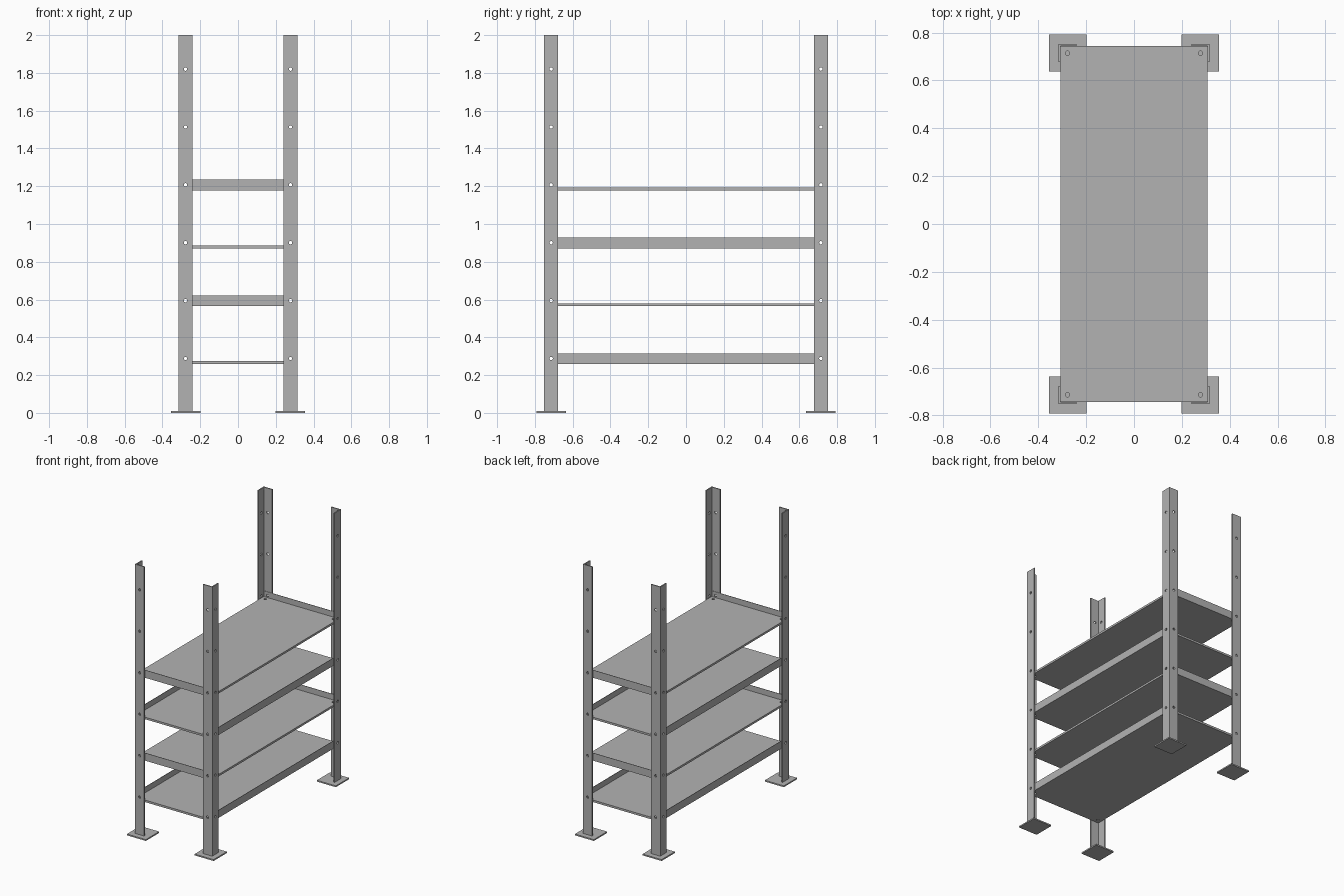
import bpy, bmesh, math
from mathutils import Matrix, Vector

cube = bpy.data.objects.get("Cube")
if cube:
    bpy.data.objects.remove(cube, do_unlink=True)

steel = bpy.data.materials.new("grey steel")
steel.use_nodes = True
colour = (0.45, 0.45, 0.45, 1)
steel.diffuse_color = colour
steel.node_tree.nodes["Principled BSDF"].inputs["Base Color"].default_value = colour

POST_X, POST_Y = 0.316, 0.752      # outer corner of the posts
LEG, GAUGE = 0.075, 0.008          # angle-iron leg width and thickness
FOOT, FOOT_H = 0.155, 0.01
HOLE_X, HOLE_Y, HOLE_R = 0.278, 0.714, 0.009
LEVELS = [0.288 + 0.3064 * i for i in range(6)]
CORNERS = [(sx, sy) for sx in (-1, 1) for sy in (-1, 1)]


def make_object(name, bm):
    bmesh.ops.recalc_face_normals(bm, faces=bm.faces)
    mesh = bpy.data.meshes.new(name)
    bm.to_mesh(mesh)
    bm.free()
    mesh.materials.append(steel)
    obj = bpy.data.objects.new(name, mesh)
    bpy.context.collection.objects.link(obj)
    return obj


def prism(name, points, sweep):
    """Extrude a closed outline along a vector."""
    bm = bmesh.new()
    face = bm.faces.new([bm.verts.new(p) for p in points])
    out = bmesh.ops.extrude_face_region(bm, geom=[face])
    moved = [v for v in out["geom"] if isinstance(v, bmesh.types.BMVert)]
    bmesh.ops.translate(bm, verts=moved, vec=Vector(sweep))
    return make_object(name, bm)


def bores(name, centres, axis):
    """Long parallel cylinders used to drill the bolt holes."""
    bm = bmesh.new()
    turn = {"X": Matrix.Rotation(math.pi / 2, 4, "Y"),
            "Y": Matrix.Rotation(math.pi / 2, 4, "X"),
            "Z": Matrix.Identity(4)}[axis]
    for c in centres:
        bmesh.ops.create_cone(bm, cap_ends=True, segments=16, radius1=HOLE_R,
                              radius2=HOLE_R, depth=3, matrix=Matrix.Translation(c) @ turn)
    obj = make_object(name, bm)
    obj.hide_render = True
    return obj


def drill(obj, cutters):
    """Cut the holes and keep the result as plain mesh."""
    for cutter in cutters:
        mod = obj.modifiers.new("holes", "BOOLEAN")
        mod.operation, mod.solver, mod.object = "DIFFERENCE", "EXACT", cutter
    bpy.context.view_layer.update()
    graph = bpy.context.evaluated_depsgraph_get()
    mesh = bpy.data.meshes.new_from_object(obj.evaluated_get(graph))
    obj.modifiers.clear()
    obj.data = mesh


x_bores = bores("x_hole_cutter", [(0, s * HOLE_Y, z) for s in (-1, 1) for z in LEVELS], "X")
y_bores = bores("y_hole_cutter", [(s * HOLE_X, 0, z) for s in (-1, 1) for z in LEVELS], "Y")
z_bores = bores("z_hole_cutter", [(sx * HOLE_X, sy * HOLE_Y, 1) for sx, sy in CORNERS], "Z")

# Angle-iron posts on square foot plates
for sx, sy in CORNERS:
    place = ("front_" if sy < 0 else "back_") + ("left" if sx > 0 else "right")
    outline = [(0, 0), (LEG, 0), (LEG, GAUGE), (GAUGE, GAUGE), (GAUGE, LEG), (0, LEG)]
    post = prism(place + "_post",
                 [(sx * (POST_X - u), sy * (POST_Y - v), FOOT_H) for u, v in outline],
                 (0, 0, 2 - FOOT_H))
    drill(post, [x_bores, y_bores])
    h = FOOT / 2
    prism(place + "_foot",
          [(sx * 0.277 + u * h, sy * HOLE_Y + v * h, 0)
           for u, v in ((-1, -1), (1, -1), (1, 1), (-1, 1))], (0, 0, FOOT_H))

# Tray shelves: raised lips alternate between the long sides and the short ends
SHELF_X, SHELF_Y = POST_X - GAUGE, POST_Y - GAUGE
LIP_H, LIP_T, SHEET = 0.057, 0.003, 0.015
for i, level in enumerate(LEVELS[:4]):
    base = level - 0.0295
    long_lips = i % 2 == 0
    w = SHELF_X if long_lips else SHELF_Y
    half = [(w, 0), (w, LIP_H), (w - LIP_T, LIP_H), (w - LIP_T, SHEET)]
    tray = half + [(-u, z) for u, z in reversed(half)]
    if long_lips:
        points = [(u, -SHELF_Y, base + z) for u, z in tray]
        sweep = (0, 2 * SHELF_Y, 0)
    else:
        points = [(-SHELF_X, u, base + z) for u, z in tray]
        sweep = (2 * SHELF_X, 0, 0)
    shelf = prism("shelf_%d" % (i + 1), points, sweep)
    drill(shelf, [x_bores if long_lips else y_bores, z_bores])

for cutter in (x_bores, y_bores, z_bores):
    bpy.data.objects.remove(cutter, do_unlink=True)
